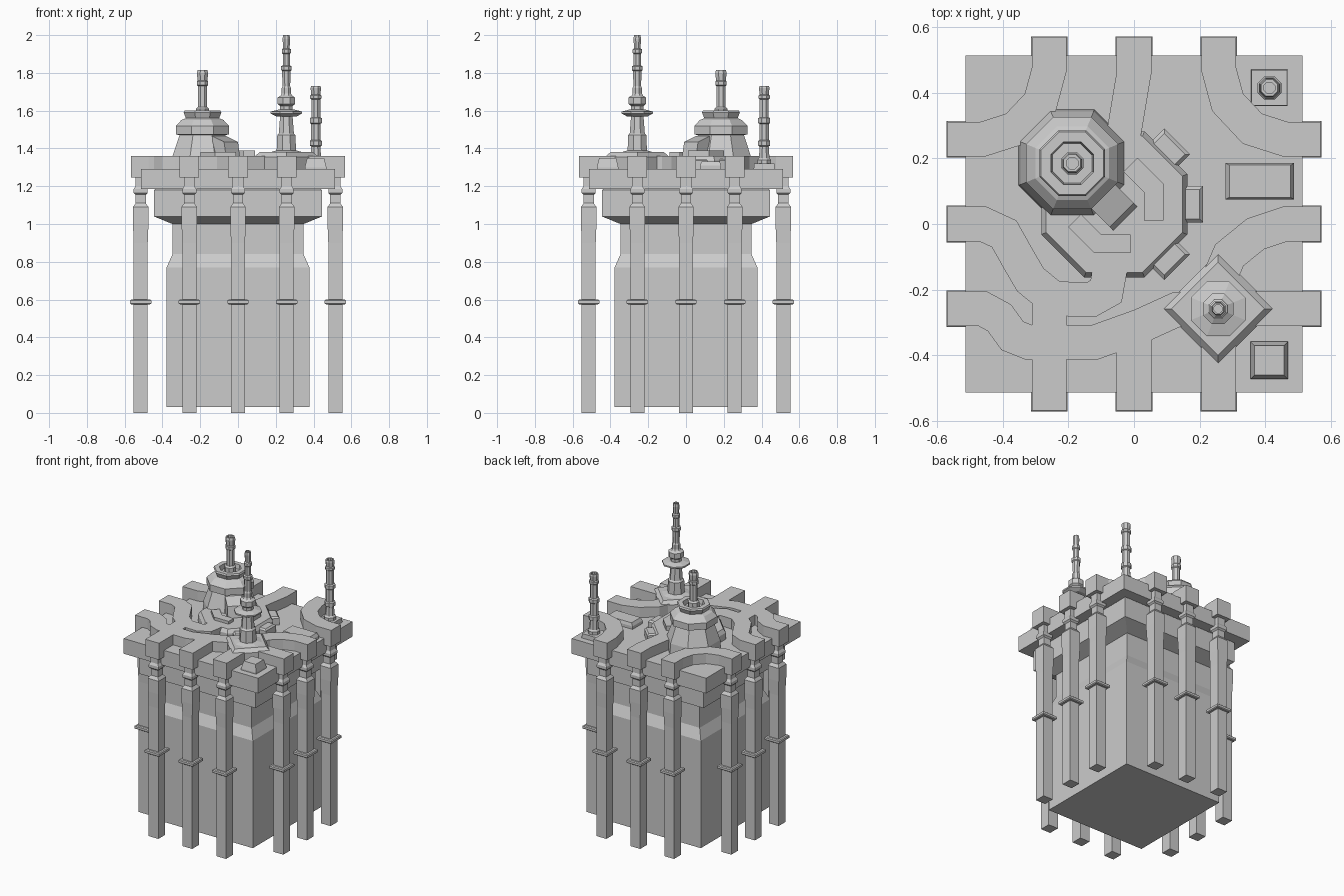
import bpy, bmesh, math
from mathutils import Vector, Matrix

def finish(name, bm):
    bmesh.ops.recalc_face_normals(bm, faces=bm.faces)
    me = bpy.data.meshes.new(name)
    bm.to_mesh(me)
    bm.free()
    ob = bpy.data.objects.new(name, me)
    bpy.context.collection.objects.link(ob)
    return ob

# stacked n-sided rings; profile is (half width across flats, z)
def loft(name, profile, n=4, x=0, y=0, turn=0, sx=1, sy=1):
    bm = bmesh.new()
    rings = []
    k = 1 / math.cos(math.pi / n)
    m = Matrix.Translation((x, y, 0)) @ Matrix.Rotation(math.radians(turn), 4, 'Z')
    for r, z in profile:
        ring = []
        for i in range(n):
            a = 2 * math.pi * (i + 0.5) / n
            ring.append(bm.verts.new(m @ Vector((r * k * math.cos(a) * sx, r * k * math.sin(a) * sy, z))))
        rings.append(ring)
    for a, b in zip(rings, rings[1:]):
        for i in range(n):
            j = (i + 1) % n
            bm.faces.new((a[i], a[j], b[j], b[i]))
    bm.faces.new(rings[0])
    bm.faces.new(rings[-1])
    return finish(name, bm)

# rectangular duct swept along a flat path with mitred corners
def duct(name, pts, width=0.105, z0=1.285, z1=1.36):
    p = [Vector(q) for q in pts]
    bm = bmesh.new()
    rings = []
    for i, c in enumerate(p):
        d0 = (c - p[i - 1]).normalized() if i else (p[1] - c).normalized()
        d1 = (p[i + 1] - c).normalized() if i < len(p) - 1 else d0
        t = (d0 + d1).normalized()
        o = Vector((-t.y, t.x)) * (width / 2 / max(t.dot(d1), 0.5))
        rings.append([bm.verts.new((*(c + o * s), z)) for s, z in ((-1, z0), (1, z0), (1, z1), (-1, z1))])
    for a, b in zip(rings, rings[1:]):
        for i in range(4):
            j = (i + 1) % 4
            bm.faces.new((a[i], a[j], b[j], b[i]))
    bm.faces.new(rings[0])
    bm.faces.new(rings[-1])
    return finish(name, bm)

# main square body with flared collar, and the lid slab
loft("body", [(.378, .03), (.378, .77), (.347, .84), (.347, 1.0), (.445, 1.04), (.445, 1.18), (.43, 1.19)])
loft("lid_slab", [(.513, 1.185), (.513, 1.29)])

# twelve support legs, three per side, with their top blocks
LEG = [(.037, 0), (.037, .58), (.037, .9), (.041, 1.0), (.041, 1.09), (.027, 1.11), (.027, 1.155),
       (.037, 1.165), (.037, 1.185), (.028, 1.2), (.028, 1.25)]
for side in range(4):
    for k in (-1, 0, 1):
        a = side * math.pi / 2
        x = .515 * math.cos(a) - .258 * k * math.sin(a)
        y = .515 * math.sin(a) + .258 * k * math.cos(a)
        tag = f"{side}_{k + 1}"
        loft("leg_" + tag, LEG, x=x, y=y)
        loft("leg_collar_" + tag, [(.05, .575), (.056, .58), (.056, .595), (.05, .6)], x=x, y=y)
        loft("leg_block_" + tag, [(.0525, 1.245), (.0525, 1.36)], x=x, y=y)

# ducts on the lid
for s, tag in ((-1, "left"), (1, "right")):
    duct("back_elbow_" + tag, [(s * .258, .567), (s * .258, .47), (s * .285, .37), (s * .36, .29),
                               (s * .46, .258), (s * .567, .258)])
duct("back_duct", [(0, .567), (0, .46), (-.037, .24)])
duct("left_duct", [(-.567, 0), (-.46, 0), (-.395, -.03), (-.35, -.11), (-.315, -.17),
                   (-.245, -.227), (-.13, -.23), (-.085, -.205), (-.07, -.12)])
duct("front_duct", [(-.567, -.258), (-.46, -.258), (-.41, -.285), (-.37, -.34), (-.32, -.36),
                    (-.12, -.36), (.02, -.31), (.13, -.26), (.258, -.258), (.567, -.258)])
duct("front_left_duct", [(-.258, -.567), (-.258, -.23)])
duct("front_middle_duct", [(0, -.567), (0, -.31)])
duct("front_right_duct", [(.258, -.567), (.258, -.258)])
duct("right_duct", [(.567, 0), (.46, 0), (.37, -.03), (.29, -.095), (.258, -.17), (.258, -.258)])

# round turret base: octagon, partial raised ring, outer fins
CX, CY = -.06, .06
loft("turret_base", [(.222, 1.285), (.222, 1.335), (.207, 1.36)], 8, CX, CY)
def arc(name, r, a0, steps, w, z1):
    pts = [(CX + r * math.cos(math.radians(a0 + 45 * i)), CY + r * math.sin(math.radians(a0 + 45 * i)))
           for i in range(steps + 1)]
    duct(name, pts, w, 1.34, z1)
arc("ring_right", .13, -22.5, 2, .06, 1.39)
arc("ring_front", .13, -157.5, 2, .055, 1.38)
for ang in (-45, 0, 45):
    a = math.radians(ang)
    loft(f"fin_{ang + 45}", [(.055, 1.285), (.055, 1.335), (.045, 1.345)],
         x=CX + .215 * math.cos(a), y=CY + .215 * math.sin(a), turn=ang)

# main tower with a hollow cup and short mast
TX, TY = -.188, .185
loft("tower", [(.163, 1.285), (.158, 1.36), (.122, 1.47), (.14, 1.475), (.14, 1.52), (.112, 1.55),
               (.088, 1.56), (.1, 1.59), (.095, 1.6), (.065, 1.6), (.06, 1.57)], 8, TX, TY)
loft("tower_mast", [(.034, 1.56), (.034, 1.61), (.024, 1.62), (.024, 1.73), (.03, 1.735), (.03, 1.755),
                    (.026, 1.76), (.03, 1.8), (.026, 1.815), (.018, 1.815), (.018, 1.8)], 8, TX, TY)

# sloping box leaning out of the tower towards the front right
box = loft("sloping_box", [(.052, 1.35), (.052, 1.455)], x=-.062, y=.052, turn=-45)
for v in box.data.vertices:
    if v.co.z > 1.4:
        out = (v.co.x - v.co.y) - (-.062 - .052)
        v.co.z += .01 if out < 0 else -.02
        if out > 0:
            v.co.x -= .012
            v.co.y += .012

# tall front antenna on a turned square plinth
AX, AY = .256, -.258
loft("antenna_plinth", [(.121, 1.285), (.121, 1.355), (.1, 1.38)], x=AX, y=AY, turn=45)
loft("antenna_foot", [(.085, 1.36), (.085, 1.38), (.05, 1.39)], 8, AX, AY)
loft("antenna_column", [(.052, 1.37), (.048, 1.47), (.04, 1.48), (.033, 1.57)], 8, AX, AY)
loft("antenna_disc", [(.055, 1.57), (.083, 1.585), (.083, 1.595), (.045, 1.605)], 8, AX, AY)
loft("antenna_mast", [(.033, 1.6), (.033, 1.625), (.046, 1.635), (.046, 1.67), (.03, 1.68), (.025, 1.69),
                      (.025, 1.72), (.02, 1.73), (.023, 1.81), (.028, 1.815), (.028, 1.835), (.019, 1.84),
                      (.019, 1.9), (.024, 1.905), (.024, 1.925), (.017, 1.93), (.02, 1.98), (.017, 2.0),
                      (.012, 2.0), (.012, 1.985)], 8, AX, AY)

# back right antenna
BX, BY = .412, .414
loft("back_antenna_plinth", [(.056, 1.285), (.054, 1.32)], x=BX, y=BY)
loft("back_antenna_mast", [(.036, 1.315), (.036, 1.34), (.028, 1.35), (.024, 1.41), (.032, 1.415), (.032, 1.44),
                           (.025, 1.445), (.025, 1.53), (.032, 1.535), (.032, 1.56), (.024, 1.565),
                           (.024, 1.66), (.03, 1.665), (.03, 1.68), (.024, 1.685), (.028, 1.72),
                           (.025, 1.73), (.017, 1.73), (.017, 1.71)], 8, BX, BY)

# low boxes on the right of the lid
loft("right_vent", [(.055, 1.285), (.055, 1.31), (.049, 1.33)], x=.383, y=.13, sx=1.9)
loft("corner_vent", [(.057, 1.285), (.057, 1.3), (.045, 1.35)], x=.411, y=-.415)
